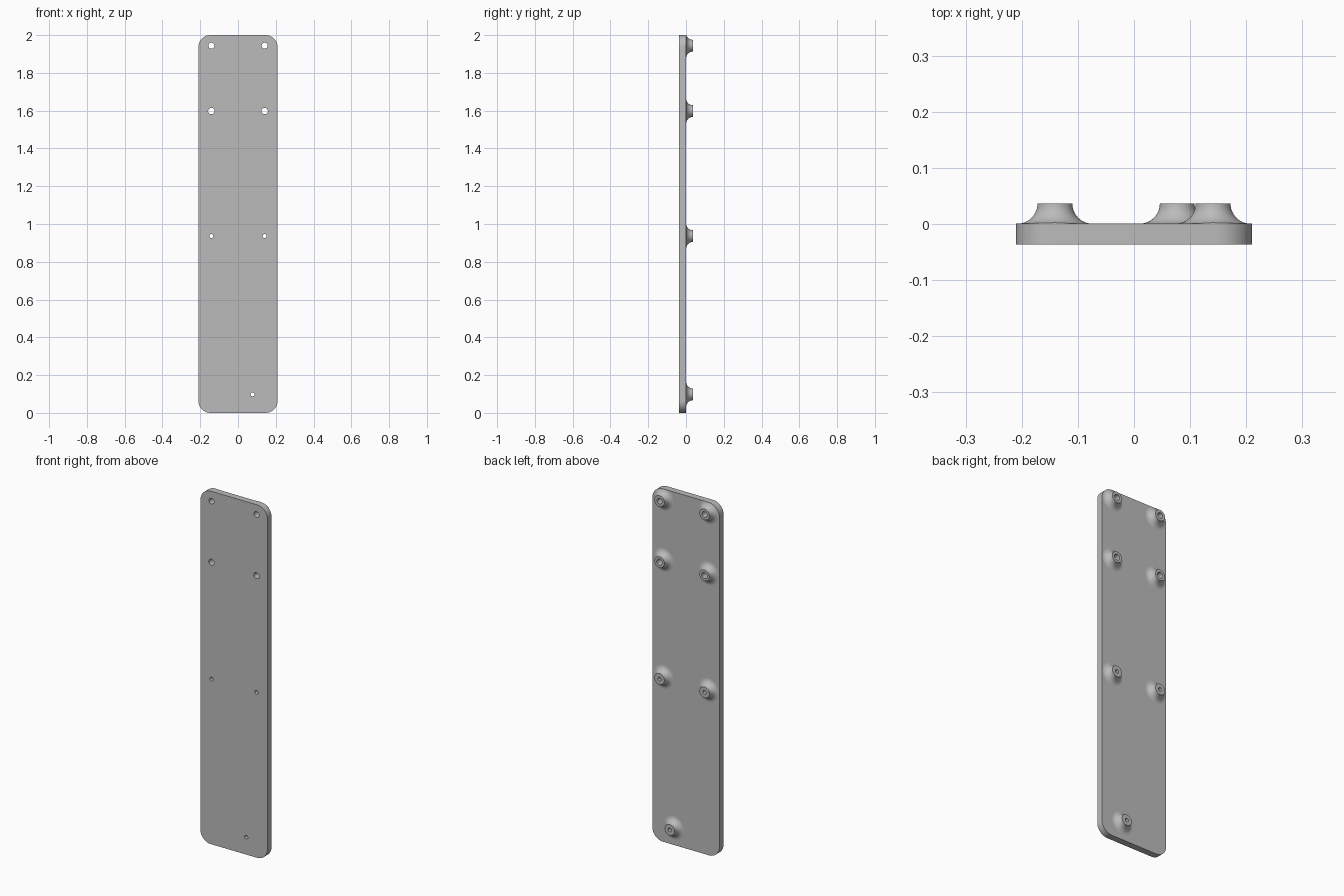
import bpy
import bmesh
from math import pi, sin, cos, radians
from mathutils import Matrix

if "Cube" in bpy.data.objects:
    bpy.data.objects.remove(bpy.data.objects["Cube"])

HALF_W, HEIGHT, CORNER = 0.21, 2.0, 0.065
FRONT, BACK, TIP = -0.0365, 0.0005, 0.0365
POST_R = 0.031
FILLET = TIP - BACK

grey = bpy.data.materials.new("plain grey")
grey.use_nodes = True
grey.diffuse_color = (0.5, 0.5, 0.5, 1)
grey.node_tree.nodes["Principled BSDF"].inputs["Base Color"].default_value = (0.5, 0.5, 0.5, 1)


def finish(bm, name):
    bmesh.ops.recalc_face_normals(bm, faces=bm.faces)
    mesh = bpy.data.meshes.new(name)
    bm.to_mesh(mesh)
    bm.free()
    mesh.materials.append(grey)
    obj = bpy.data.objects.new(name, mesh)
    bpy.context.collection.objects.link(obj)
    return obj


def rounded_slab(name, y0, y1):
    """Upright slab with four rounded corners, extruded along y."""
    bm = bmesh.new()
    cx, cz = HALF_W - CORNER, HEIGHT / 2 - CORNER
    verts = []
    for q, (sx, sz) in enumerate([(1, 1), (-1, 1), (-1, -1), (1, -1)]):
        for i in range(17):
            a = (q + i / 16) * pi / 2
            verts.append(bm.verts.new((sx * cx + CORNER * cos(a), y0,
                                       HEIGHT / 2 + sz * cz + CORNER * sin(a))))
    face = bm.faces.new(verts)
    new = bmesh.ops.extrude_face_region(bm, geom=[face])["geom"]
    bmesh.ops.translate(bm, vec=(0, y1 - y0, 0),
                        verts=[g for g in new if isinstance(g, bmesh.types.BMVert)])
    return finish(bm, name)


def standoff(name, x, z, hole):
    """Hollow post with a concave flared foot, turned about y."""
    profile = [(hole, BACK - 0.003), (hole, TIP), (POST_R, TIP)]
    for i in range(1, 13):
        a = i / 12 * pi / 2
        profile.append((POST_R + FILLET * (1 - cos(a)), TIP - FILLET * sin(a)))
    profile.append((POST_R + FILLET, BACK - 0.003))
    bm = bmesh.new()
    n = 48
    rings = [[bm.verts.new((x + r * cos(2 * pi * k / n), y, z + r * sin(2 * pi * k / n)))
              for k in range(n)] for r, y in profile]
    for a, b in zip(rings, rings[1:] + rings[:1]):
        for k in range(n):
            j = (k + 1) % n
            bm.faces.new((a[k], a[j], b[j], b[k]))
    return finish(bm, name)


def hole_cutter(x, z, r):
    bm = bmesh.new()
    bmesh.ops.create_cone(bm, cap_ends=True, segments=48, radius1=r, radius2=r, depth=0.3,
                          matrix=Matrix.Translation((x, 0, z)) @ Matrix.Rotation(pi / 2, 4, "X"))
    return finish(bm, "hole_cutter")


def select(obj):
    bpy.ops.object.select_all(action="DESELECT")
    obj.select_set(True)
    bpy.context.view_layer.objects.active = obj


def boolean(obj, cutter, operation):
    select(obj)
    mod = obj.modifiers.new("cut", "BOOLEAN")
    mod.operation, mod.object, mod.solver = operation, cutter, "EXACT"
    bpy.ops.object.modifier_apply(modifier=mod.name)


# Mounting points: row name, x positions, height, hole radius
rows = [("top", (-0.141, 0.141), 1.944, 0.016),
        ("upper", (-0.141, 0.141), 1.598, 0.017),
        ("middle", (-0.141, 0.141), 0.936, 0.0105),
        ("bottom", (0.077,), 0.098, 0.0105)]

plate = rounded_slab("plate", FRONT, BACK)
trim = rounded_slab("trim_cutter", -0.2, 0.2)
parts = [plate]
for row, xs, z, r in rows:
    for x in xs:
        side = "left" if x > 0 else "right"
        post = standoff(f"{row}_{side}_standoff", x, z, r)
        if row == "top":  # keep the flared foot within the plate outline
            boolean(post, trim, "INTERSECT")
        cutter = hole_cutter(x, z, r)
        boolean(plate, cutter, "DIFFERENCE")
        bpy.data.objects.remove(cutter)
        parts.append(post)
bpy.data.objects.remove(trim)

for part in parts:
    select(part)
    bpy.ops.object.shade_smooth_by_angle(angle=radians(30))
